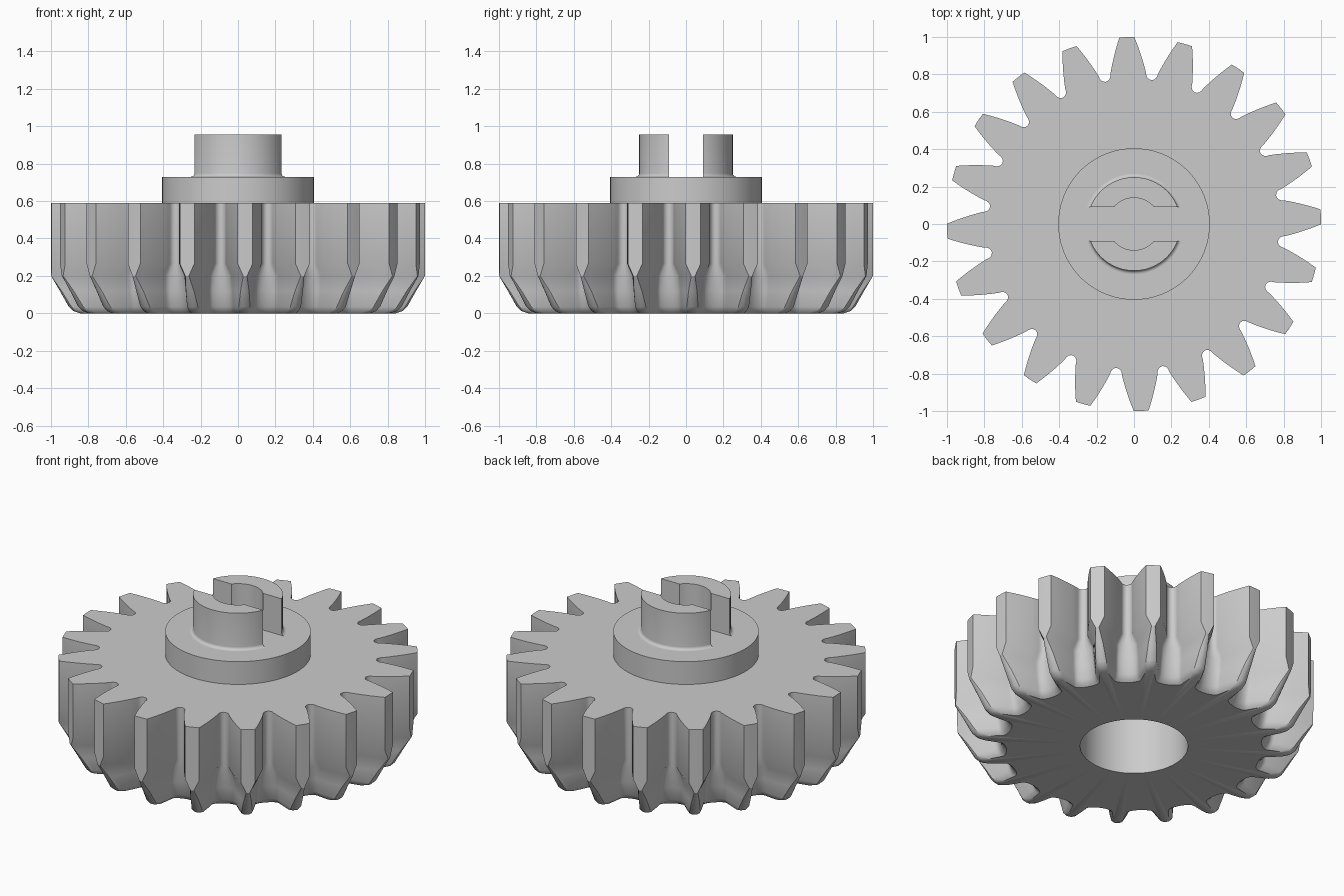
import bpy, bmesh, math

old = bpy.data.objects.get("Cube")
if old:
    bpy.data.objects.remove(old, do_unlink=True)

grey = bpy.data.materials.new("plain grey")
grey.use_nodes = True
colour = (0.6, 0.6, 0.6, 1)
grey.diffuse_color = colour
grey.node_tree.nodes["Principled BSDF"].inputs["Base Color"].default_value = colour

TEETH = 20
PITCH = 2 * math.pi / TEETH
PHASE = math.radians(2.2)


def loft(name, rings, cap_start=True):
    """Skin a stack of closed point rings and cap the ends."""
    bm = bmesh.new()
    loops = [[bm.verts.new(p) for p in ring] for ring in rings]
    for a, b in zip(loops, loops[1:]):
        n = len(a)
        for i in range(n):
            j = (i + 1) % n
            bm.faces.new((a[i], a[j], b[j], b[i]))
    if cap_start:
        bm.faces.new(loops[0][::-1])
    bm.faces.new(loops[-1])
    bmesh.ops.recalc_face_normals(bm, faces=bm.faces)
    mesh = bpy.data.meshes.new(name)
    bm.to_mesh(mesh)
    bm.free()
    mesh.materials.append(grey)
    obj = bpy.data.objects.new(name, mesh)
    bpy.context.collection.objects.link(obj)
    bpy.ops.object.select_all(action="DESELECT")
    obj.select_set(True)
    bpy.context.view_layer.objects.active = obj
    bpy.ops.object.shade_smooth_by_angle(angle=math.radians(30))
    return obj


def polar(r, a, z):
    return (r * math.cos(a), r * math.sin(a), z)


def half_width(r):
    """Half thickness of a tooth at radius r."""
    t = (r - 0.81) / 0.19
    return 0.096 - 0.040 * t - 0.016 * t * t


def half_tooth(tip, root, thin, rounding):
    """Radius and angle pairs from the valley middle to the tooth tip."""
    start = root + 0.035
    a0 = (half_width(start) - thin) / start
    pts = []
    # rounded valley
    for k in (0, 0.4, 0.75, 0.94):
        r = root + 0.035 * (1 - math.sqrt(1 - k * k))
        pts.append((r, PITCH / 2 - (PITCH / 2 - a0) * k))
    # curved flank
    for i in range(6):
        r = start + (tip - rounding - start) * i / 5
        pts.append((r, (half_width(r) - thin) / r))
    # tip
    pts.append((tip, pts[-1][1] * 0.45))
    return pts


def gear_ring(z, *shape):
    half = half_tooth(*shape)
    outline = [(r, -a) for r, a in half] + [(r, a) for r, a in half[:0:-1]]
    return [polar(r, a + PHASE + i * PITCH, z) for i in range(TEETH) for r, a in outline]


# Toothed wheel: height, tip radius, root radius, thinning, tip rounding
levels = [
    (0.0, 0.845, 0.71, 0.068, 0.015),
    (0.012, 0.88, 0.725, 0.055, 0.015),
    (0.035, 0.905, 0.74, 0.045, 0.012),
    (0.12, 0.953, 0.757, 0.037, 0.008),
    (0.20, 1.0, 0.77, 0.03, 0.0),
    (0.265, 1.0, 0.775, 0.0, 0.0),
    (0.59, 1.0, 0.775, 0.0, 0.0),
]
teeth = [gear_ring(*level) for level in levels]


def matching_circle(radius, z):
    """Circle whose points line up with the tooth outline."""
    return [polar(radius, math.atan2(y, x), z) for x, y, _ in teeth[0]]


# The blind bore underneath starts the stack, then the outer surface follows
loft("toothed_wheel", [matching_circle(0.30, 0.55), matching_circle(0.30, 0)] + teeth)


def circle(radius, z, n=96):
    return [polar(radius, 2 * math.pi * i / n, z) for i in range(n)]


# Raised hub
loft("hub", [circle(0.405, 0.59), circle(0.405, 0.73)], cap_start=False)

# Two crescent drive posts with a filleted foot
SLOT = 0.09


def arc(radius, z, n=28):
    a = math.asin(SLOT / radius)
    return [polar(radius, a + (math.pi - 2 * a) * i / n, z) for i in range(n + 1)]


foot = []
for i in range(6):
    b = math.pi / 2 * i / 5
    foot.append((0.268 - 0.018 * math.sin(b), 0.748 - 0.018 * math.cos(b)))
foot.append((0.25, 0.955))
for name, turn in (("back_post", 0), ("front_post", math.pi)):
    post = loft(name, [arc(r, z) + arc(0.14, z)[::-1] for r, z in foot], cap_start=False)
    post.rotation_euler.z = turn
